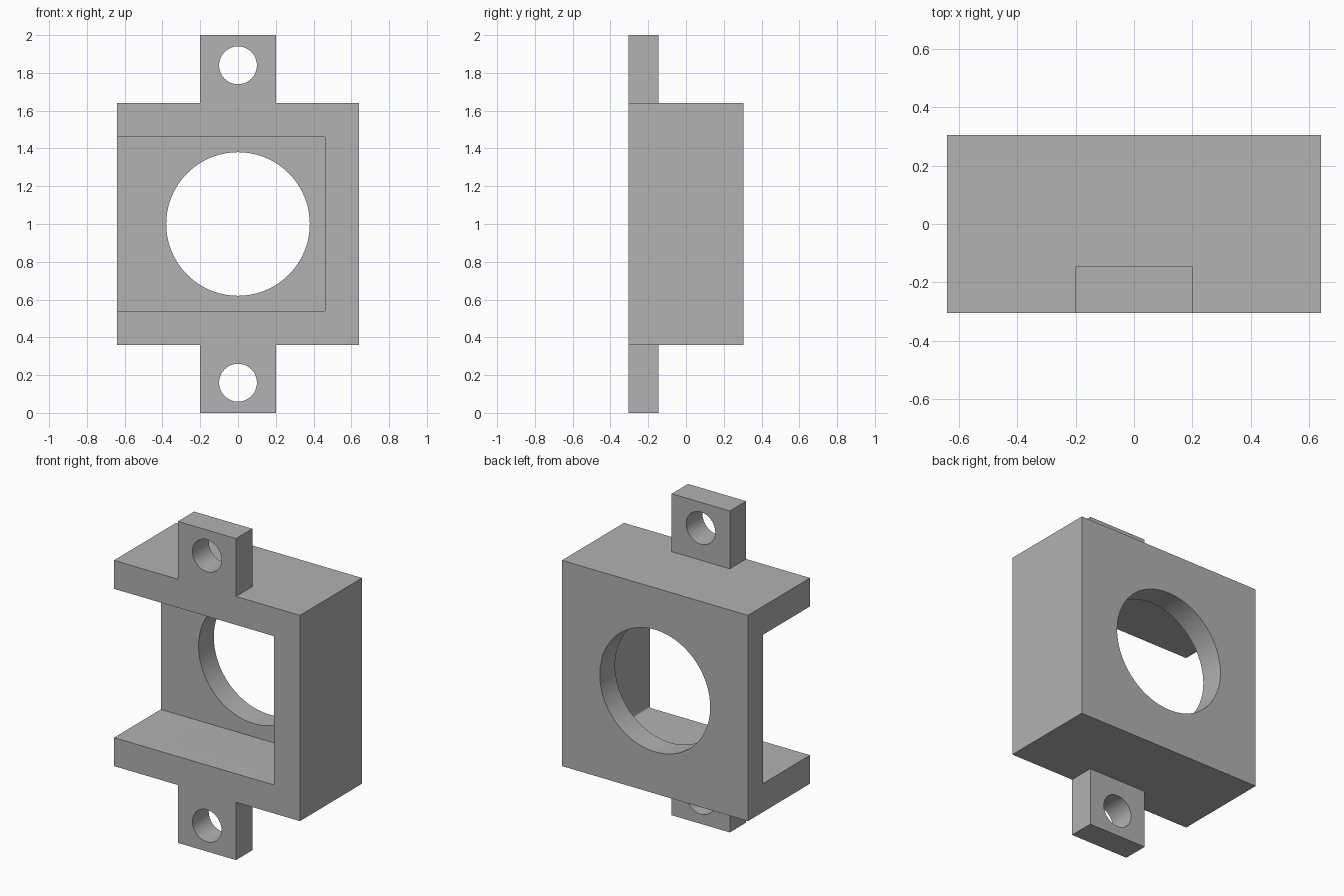
import bpy
import bmesh
import math
from mathutils import Matrix, Vector

default_cube = bpy.data.objects.get("Cube")
if default_cube:
    bpy.data.objects.remove(default_cube, do_unlink=True)

HALF_WIDTH = 0.64
HALF_DEPTH = 0.305
WALL = 0.177
BACK = 0.15
TAB_DEPTH = 0.16

grey = bpy.data.materials.new("plain grey")
grey.use_nodes = True
colour = (0.445, 0.445, 0.445, 1)
grey.diffuse_color = colour
grey.node_tree.nodes["Principled BSDF"].inputs["Base Color"].default_value = colour


def make_object(name, bm):
    mesh = bpy.data.meshes.new(name)
    bm.to_mesh(mesh)
    bm.free()
    mesh.materials.append(grey)
    obj = bpy.data.objects.new(name, mesh)
    bpy.context.collection.objects.link(obj)
    return obj


def box(name, low, high, corner_radius=0):
    """Box between two corners; optionally round its edges along y."""
    low, high = Vector(low), Vector(high)
    bm = bmesh.new()
    place = Matrix.Translation((low + high) / 2) @ Matrix.Diagonal((*(high - low), 1))
    bmesh.ops.create_cube(bm, size=1, matrix=place)
    if corner_radius:
        edges = [e for e in bm.edges
                 if abs(e.verts[0].co.y - e.verts[1].co.y) > 0.1 and e.verts[0].co.x > 0]
        bmesh.ops.bevel(bm, geom=edges, offset=corner_radius, segments=4,
                        profile=0.5, affect='EDGES')
    return make_object(name, bm)


def bore(name, radius, z, segments):
    """Cylinder along y, used to drill a round hole."""
    bm = bmesh.new()
    place = Matrix.Translation((0, 0, z)) @ Matrix.Rotation(math.pi / 2, 4, 'X')
    bmesh.ops.create_cone(bm, cap_ends=True, segments=segments, radius1=radius,
                          radius2=radius, depth=2, matrix=place)
    return make_object(name, bm)


def combine(target, tool, operation):
    tool.hide_render = True
    mod = target.modifiers.new(tool.name, 'BOOLEAN')
    mod.operation = operation
    mod.solver = 'EXACT'
    mod.object = tool
    bpy.context.view_layer.objects.active = target
    bpy.ops.object.modifier_apply(modifier=mod.name)
    bpy.data.objects.remove(tool, do_unlink=True)


# Square housing with mounting tabs above and below, flush with the front
housing = box("housing", (-HALF_WIDTH, -HALF_DEPTH, 1 - HALF_WIDTH),
              (HALF_WIDTH, HALF_DEPTH, 1 + HALF_WIDTH))
tabs = box("mounting_tabs", (-0.2, -HALF_DEPTH, 0),
           (0.2, TAB_DEPTH - HALF_DEPTH, 2))
combine(housing, tabs, 'UNION')

# Pocket open to the front and to one side
inner = HALF_WIDTH - WALL
pocket = box("pocket", (-1, -1, 1 - inner),
             (inner, HALF_DEPTH - BACK, 1 + inner), 0.012)
combine(housing, pocket, 'DIFFERENCE')

# Large hole through the back wall and a screw hole in each tab
combine(housing, bore("round_opening", 0.38, 1, 96), 'DIFFERENCE')
for side in (-1, 1):
    # The drill stays clear of the housing body
    combine(housing, bore("screw_hole", 0.1, 1 + side * 0.84, 64), 'DIFFERENCE')

# Smooth the bores while keeping the edges crisp
bpy.ops.object.select_all(action='DESELECT')
housing.select_set(True)
bpy.context.view_layer.objects.active = housing
bpy.ops.object.shade_smooth_by_angle(angle=math.radians(30))
